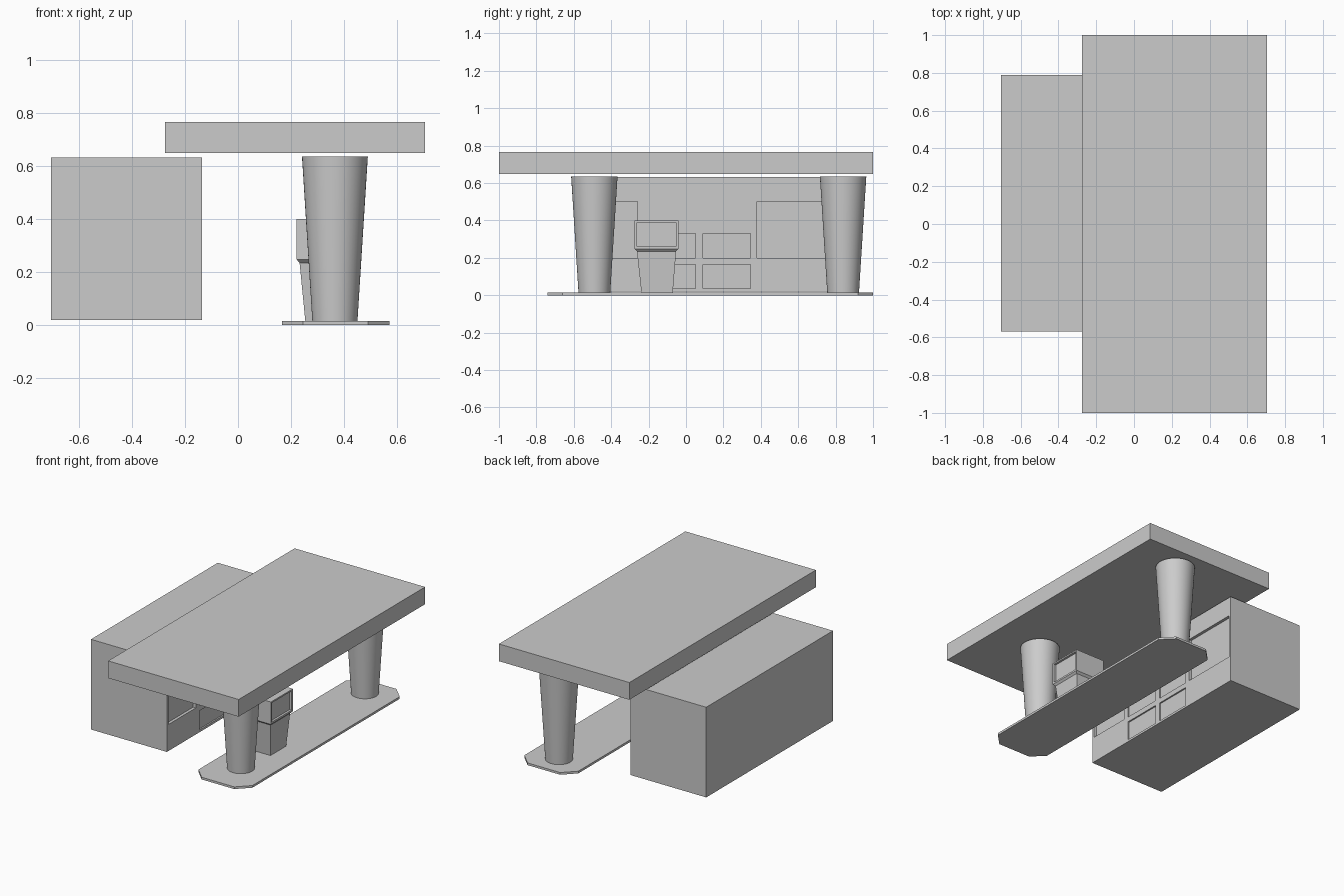
import bpy, bmesh, math

if "Cube" in bpy.data.objects:
    bpy.data.objects.remove(bpy.data.objects["Cube"])


def make_object(name, bm):
    bmesh.ops.recalc_face_normals(bm, faces=bm.faces)
    mesh = bpy.data.meshes.new(name)
    bm.to_mesh(mesh)
    bm.free()
    obj = bpy.data.objects.new(name, mesh)
    bpy.context.collection.objects.link(obj)
    return obj


def add_box(bm, x, y, z):
    verts = bmesh.ops.create_cube(bm, size=1)["verts"]
    for v in verts:
        for i, (lo, hi) in enumerate((x, y, z)):
            v.co[i] = hi if v.co[i] > 0 else lo


def boxes(name, *ranges):
    bm = bmesh.new()
    for r in ranges:
        add_box(bm, *r)
    return make_object(name, bm)


def cut(obj, cutter):
    cutter.hide_render = True
    cutter.display_type = 'WIRE'
    mod = obj.modifiers.new("recess", 'BOOLEAN')
    mod.operation = 'DIFFERENCE'
    mod.solver = 'EXACT'
    mod.object = cutter
    bpy.context.view_layer.objects.active = obj
    bpy.ops.object.modifier_apply(modifier=mod.name)
    bpy.data.objects.remove(cutter)


def loft(name, rings):
    bm = bmesh.new()
    loops = [[bm.verts.new(p) for p in ring] for ring in rings]
    n = len(loops[0])
    for a, b in zip(loops, loops[1:]):
        for i in range(n):
            bm.faces.new((a[i], a[(i + 1) % n], b[(i + 1) % n], b[i]))
    bm.faces.new(loops[0][::-1])
    bm.faces.new(loops[-1])
    return make_object(name, bm)


def rect(x0, x1, y0, y1, z):
    return [(x0, y0, z), (x1, y0, z), (x1, y1, z), (x0, y1, z)]


# Table top slab
boxes("table_top", ((-0.275, 0.705), (-1, 1), (0.648, 0.765)))

# Cabinet with recessed side doors and small middle drawers
FACE = -0.135
cabinet = boxes("cabinet", ((-0.705, FACE), (-0.57, 0.79), (0.02, 0.632)))
recesses = []
for y in ((-0.555, -0.26), (0.38, 0.775)):
    recesses.append(((FACE - 0.02, 0), y, (0.2, 0.5)))
for y in ((-0.22, 0.05), (0.09, 0.345)):
    for z in ((0.035, 0.165), (0.2, 0.33)):
        recesses.append(((FACE - 0.01, 0), y, z))
cut(cabinet, boxes("cabinet_cutter", *recesses))

# Floor plate with clipped corners
outline = [(0.245, -0.74), (0.49, -0.74), (0.57, -0.66), (0.57, 0.92),
           (0.49, 1.0), (0.245, 1.0), (0.165, 0.92), (0.165, -0.66)]
loft("floor_plate", [[(x, y, z) for x, y in outline] for z in (0, 0.015)])

# Tapered round legs
for name, y in (("front_leg", -0.49), ("back_leg", 0.84)):
    bm = bmesh.new()
    bmesh.ops.create_cone(bm, cap_ends=True, segments=48, radius1=0.084,
                          radius2=0.124, depth=0.635)
    bmesh.ops.translate(bm, verts=bm.verts, vec=(0.365, y, 0.3175))
    leg = make_object(name, bm)
    bpy.ops.object.select_all(action='DESELECT')
    leg.select_set(True)
    bpy.context.view_layer.objects.active = leg
    bpy.ops.object.shade_smooth_by_angle(angle=math.radians(30))

# Small pedestal: tapered stem flaring into a box with a framed face
pedestal = loft("pedestal", [
    rect(0.255, 0.41, -0.237, -0.072, 0.0),
    rect(0.232, 0.428, -0.262, -0.053, 0.235),
    rect(0.22, 0.44, -0.276, -0.04, 0.248),
    rect(0.22, 0.44, -0.276, -0.04, 0.4)])
cut(pedestal, boxes("pedestal_cutter",
                    ((0.425, 0.5), (-0.262, -0.053), (0.26, 0.39))))
